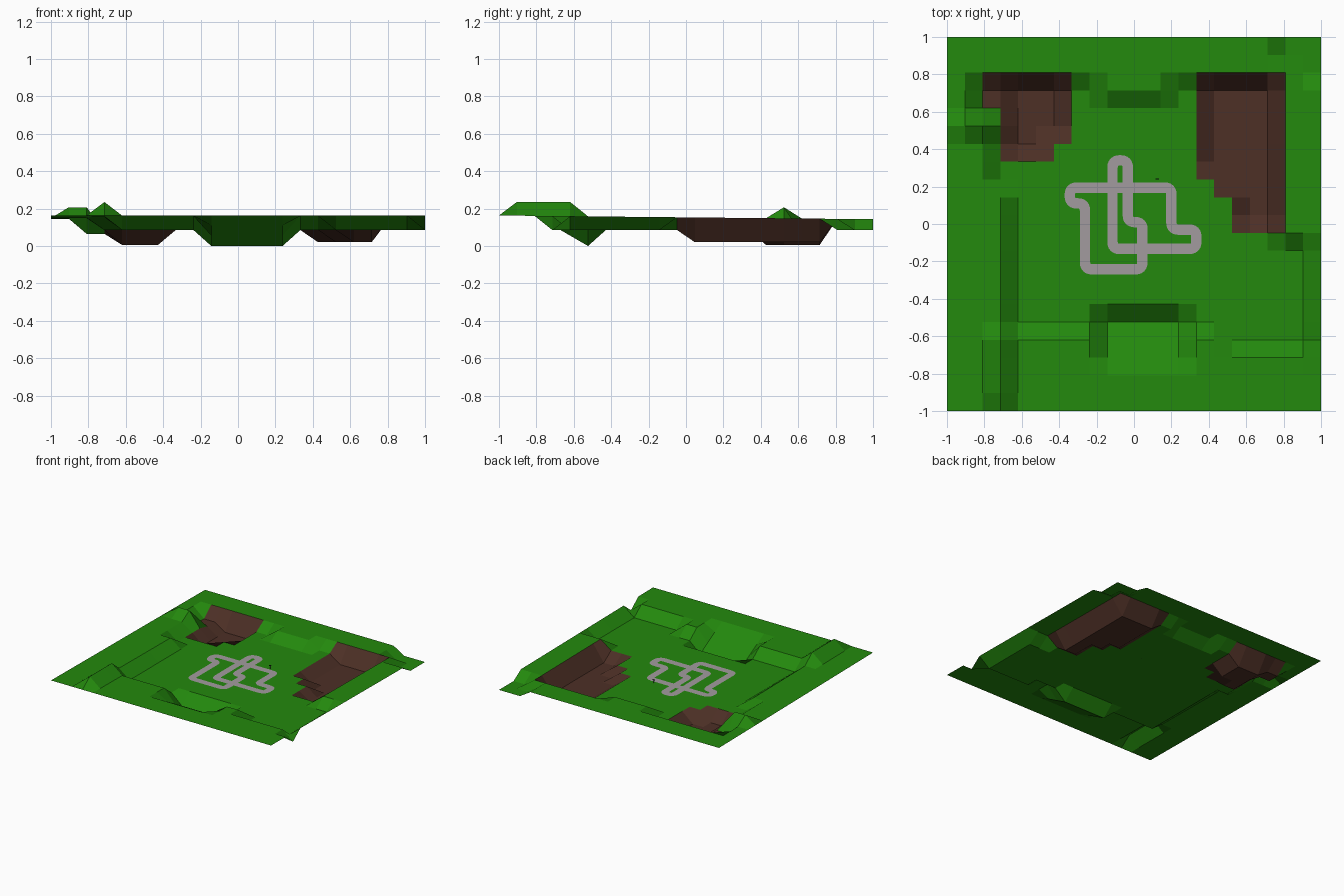
import bpy, bmesh
from mathutils import Vector

if "Cube" in bpy.data.objects:
    bpy.data.objects.remove(bpy.data.objects["Cube"])

N = 21                      # terrain cells per side


def co(i):
    return -1 + 2 * i / N


def material(name, rgb):
    m = bpy.data.materials.new(name)
    m.diffuse_color = (*rgb, 1)
    m.use_nodes = True
    m.node_tree.nodes["Principled BSDF"].inputs["Base Color"].default_value = m.diffuse_color
    return m


GRASS = material("grass green", (0.017, 0.25, 0.004))
EARTH = material("earth brown", (0.074, 0.029, 0.019))
PAVING = material("path grey", (0.36, 0.33, 0.345))
DARK = material("dark grey", (0.02, 0.02, 0.02))


def make_object(name, bm, *mats):
    me = bpy.data.meshes.new(name)
    bm.to_mesh(me)
    bm.free()
    for m in mats:
        me.materials.append(m)
    ob = bpy.data.objects.new(name, me)
    bpy.context.collection.objects.link(ob)
    return ob


# Height grid: meadow level, then rectangles of vertices raised or lowered
MEADOW = 0.085
height = [[MEADOW] * (N + 1) for _ in range(N + 1)]


def level(x0, x1, y0, y1, z=None):
    for i in range(x0, x1 + 1):
        for j in range(y0, y1 + 1):
            height[i][j] = 0.153 - 0.01 * co(j) if z is None else z


# raised rim all round
level(0, 21, 0, 3)
level(0, 15, 4, 4)
level(0, 3, 0, 12)
level(0, 2, 13, 21)
level(0, 21, 19, 21)
level(9, 12, 18, 18)
level(21, 21, 4, 21)
level(19, 21, 10, 21)
# south pond hollow
level(9, 13, 5, 5, 0.0)
level(9, 13, 4, 4, 0.055)
level(9, 13, 3, 3, 0.11)
# edge notch, low north-east corner, north-west shelf
level(21, 21, 3, 3, MEADOW)
level(19, 21, 20, 21, MEADOW)
level(20, 21, 19, 19, MEADOW)
level(2, 3, 17, 18, 0.065)
# ridge and knoll on the west rim
level(3, 3, 1, 4, 0.235)
level(1, 2, 16, 16, 0.207)
# east pit floor
level(15, 18, 14, 18, 0.02)
level(16, 18, 13, 13, 0.02)
level(17, 18, 11, 12, 0.02)
# west pit floor
level(4, 5, 15, 18, 0.005)
level(6, 6, 16, 18, 0.005)

# Cells coloured as bare earth: x0, x1, y0, y1
pits = [(14, 19, 13, 19), (15, 19, 12, 19), (16, 19, 10, 19),
        (3, 7, 15, 19), (3, 6, 14, 19), (2, 4, 17, 19)]

bm = bmesh.new()
v = [[bm.verts.new((co(i), co(j), height[i][j])) for j in range(N + 1)]
     for i in range(N + 1)]
for i in range(N):
    for j in range(N):
        f = bm.faces.new((v[i][j], v[i + 1][j], v[i + 1][j + 1], v[i][j + 1]))
        f.material_index = int(any(a <= i < b and c <= j < d for a, b, c, d in pits))
make_object("terrain", bm, GRASS, EARTH)

# Closed winding path: centre line with rounded corners, swept as a flat ribbon
route = [(-0.115, 0.34), (-0.033, 0.34), (-0.033, 0.01), (0.045, 0.01),
         (0.045, -0.242), (-0.262, -0.242), (-0.262, 0.11), (-0.343, 0.11),
         (-0.343, 0.195), (0.2, 0.195), (0.2, -0.03), (0.333, -0.03),
         (0.333, -0.133), (-0.115, -0.133)]
R, HALF = 0.038, 0.028
line = []
for k, p in enumerate(route):
    p = Vector(p)
    a = p + (Vector(route[k - 1]) - p).normalized() * R
    b = p + (Vector(route[(k + 1) % len(route)]) - p).normalized() * R
    for s in range(7):
        t = s / 6
        line.append(a * (1 - t) ** 2 + p * 2 * t * (1 - t) + b * t * t)

bm = bmesh.new()
pairs = []
for k, p in enumerate(line):
    d = (line[(k + 1) % len(line)] - line[k - 1]).normalized()
    n = Vector((-d.y, d.x)) * HALF
    pairs.append([bm.verts.new((*(p + s * n), MEADOW + 0.003)) for s in (1, -1)])
for k in range(len(pairs)):
    a, b = pairs[k - 1], pairs[k]
    bm.faces.new((a[0], a[1], b[1], b[0]))
make_object("winding_path", bm, PAVING)

# Tiny signpost beside the path
bm = bmesh.new()
for size, z in (((0.004, 0.004, 0.03), 0.1), ((0.018, 0.004, 0.006), 0.112)):
    cube = bmesh.ops.create_cube(bm, size=1)["verts"]
    bmesh.ops.scale(bm, vec=size, verts=cube)
    bmesh.ops.translate(bm, vec=(0.125, 0.24, z), verts=cube)
make_object("signpost", bm, DARK)
